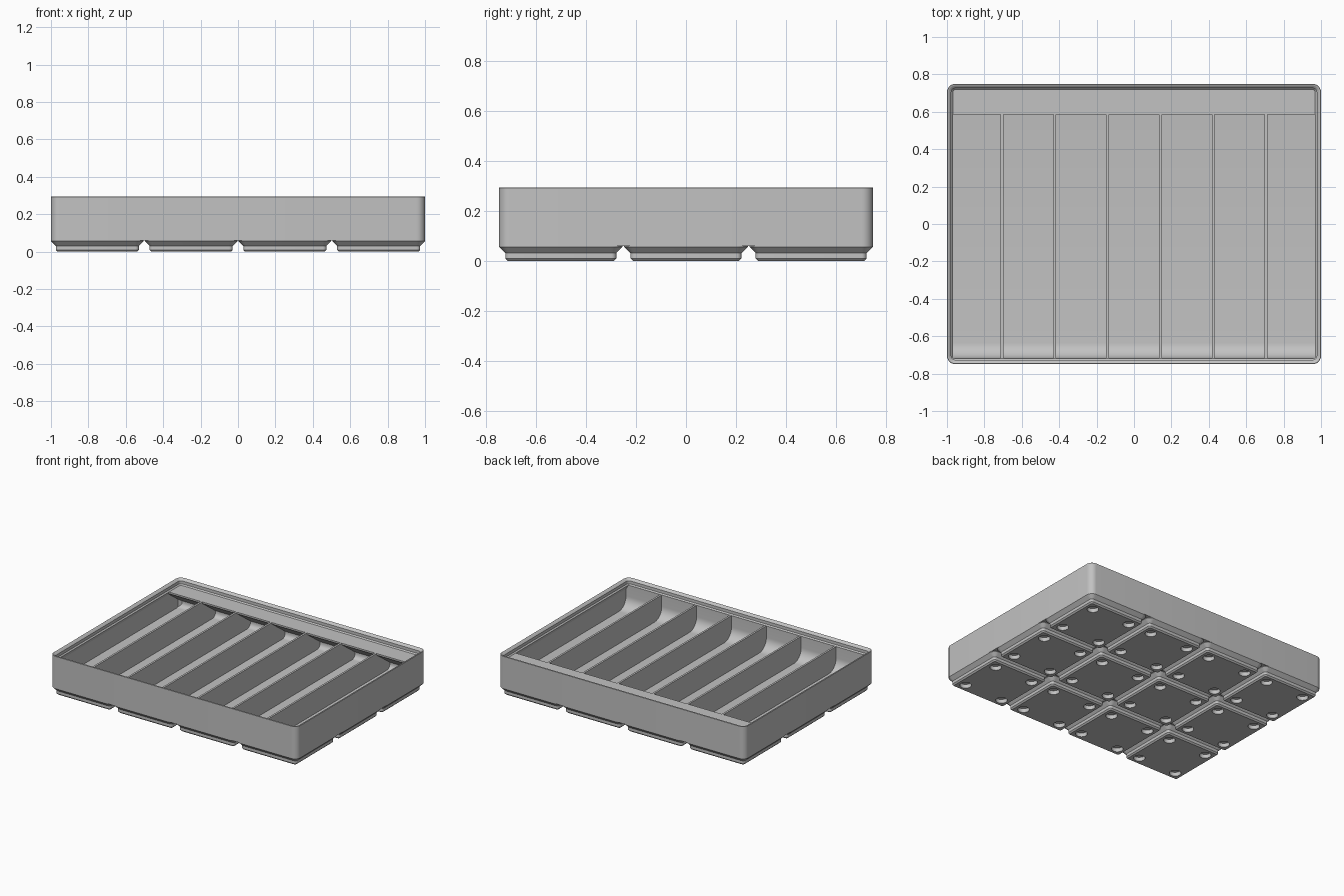
import bpy, bmesh
from math import sin, cos, pi, radians
from mathutils import Vector

old = bpy.data.objects.get("Cube")
if old:
    bpy.data.objects.remove(old, do_unlink=True)

# Dimensions are in millimetres and scaled when each mesh is made
SCALE = 2 / 167.5
HX, HY = 83.75, 62.75
PITCH, CORNER = 42, 3.75
FLOOR, RIM = 7, 21
WALL, LIP = 0.95, 2.6
COLS, ROWS, SLOTS = 4, 3, 7

grey = bpy.data.materials.new("light_grey")
grey.use_nodes = True
colour = (0.54, 0.54, 0.54, 1)
grey.diffuse_color = colour
grey.node_tree.nodes["Principled BSDF"].inputs["Base Color"].default_value = colour


def arc(cx, cy, r, start, end, steps):
    """Points on an arc, angles in degrees."""
    angles = [radians(start + (end - start) * i / steps) for i in range(steps + 1)]
    return [(cx + r * cos(a), cy + r * sin(a)) for a in angles]


def rounded_rect(hx, hy, r):
    pts = []
    for k, (sx, sy) in enumerate([(1, 1), (-1, 1), (-1, -1), (1, -1)]):
        pts += arc(sx * (hx - r), sy * (hy - r), r, 90 * k, 90 * k + 90, 8)
    return pts


def loft(bm, hx, hy, profile, cx=0, cy=0):
    """Closed solid through rounded rectangles given as (inset, height)."""
    rings = []
    for inset, z in profile:
        pts = rounded_rect(hx - inset, hy - inset, max(CORNER - inset, 0.3))
        rings.append([bm.verts.new((cx + x, cy + y, z)) for x, y in pts])
    n = len(rings[0])
    for low, high in zip(rings, rings[1:]):
        for i in range(n):
            j = (i + 1) % n
            bm.faces.new((low[i], low[j], high[j], high[i]))
    bm.faces.new(rings[0][::-1])
    bm.faces.new(rings[-1])


def prism(bm, base, offset):
    """Extrude a flat loop of points."""
    a = [bm.verts.new(p) for p in base]
    b = [bm.verts.new(Vector(p) + Vector(offset)) for p in base]
    n = len(a)
    bm.faces.new(a[::-1])
    bm.faces.new(b)
    for i in range(n):
        j = (i + 1) % n
        bm.faces.new((a[i], a[j], b[j], b[i]))


def slice_off(bm, point, normal):
    """Cut the mesh with a plane and close the cut."""
    geom = bm.verts[:] + bm.edges[:] + bm.faces[:]
    bmesh.ops.bisect_plane(bm, geom=geom, dist=1e-5, plane_co=point,
                           plane_no=normal, clear_outer=True)
    bmesh.ops.holes_fill(bm, edges=[e for e in bm.edges if e.is_boundary], sides=0)


def make_object(name, bm):
    bmesh.ops.recalc_face_normals(bm, faces=bm.faces[:])
    bmesh.ops.scale(bm, vec=(SCALE,) * 3, verts=bm.verts[:])
    mesh = bpy.data.meshes.new(name)
    bm.to_mesh(mesh)
    bm.free()
    mesh.materials.append(grey)
    obj = bpy.data.objects.new(name, mesh)
    bpy.context.collection.objects.link(obj)
    return obj


def carve(obj, cutter):
    """Subtract the cutter, then shade smooth with sharp edges kept."""
    mod = obj.modifiers.new("carve", "BOOLEAN")
    mod.operation, mod.solver, mod.object = "DIFFERENCE", "EXACT", cutter
    bpy.ops.object.select_all(action="DESELECT")
    obj.select_set(True)
    bpy.context.view_layer.objects.active = obj
    bpy.ops.object.modifier_apply(modifier=mod.name)
    bpy.data.objects.remove(cutter, do_unlink=True)
    bpy.ops.object.shade_smooth_by_angle(angle=radians(30))


# Tray body with the stepped stacking lip
bm = bmesh.new()
loft(bm, HX, HY, [(0, 5), (0, 24.55), (0.2, 24.7), (0.5, 24.7), (0.85, 24.55),
                  (1.9, 23.5), (1.9, 21.7), (LIP, RIM)])
tray = make_object("tray_body", bm)

# Compartment section: scooped front, filleted back, sloped underside of the label shelf
front, back = -HY + LIP + 0.04, HY - WALL
shelf_depth, shelf_drop, scoop, fillet = 12.82, 9.3, 7, 2.8
section = [(front, RIM + 0.5)]
section += arc(front + scoop, FLOOR + scoop, scoop, 180, 270, 12)
section += arc(back - fillet, FLOOR + fillet, fillet, 270, 360, 6)
section += [(back, RIM - 1 - shelf_drop), (back - shelf_depth, RIM - 1),
            (back - shelf_depth, RIM + 0.5)]

inner = HX - WALL
slot = 2 * inner / SLOTS
divider = 1.2
all_slots = bmesh.new()
for i in range(SLOTS):
    x0 = -inner + i * slot + (divider / 2 if i > 0 else 0)
    x1 = -inner + (i + 1) * slot - (divider / 2 if i < SLOTS - 1 else 0)
    bm = bmesh.new()
    prism(bm, [(x0, y, z) for y, z in section], (x1 - x0, 0, 0))
    side = {0: -1, SLOTS - 1: 1}.get(i)
    if side:
        # Overhang below the lip and the rounded outer corner
        rise = RIM - 0.01 - 18.15
        slice_off(bm, (side * inner, 0, 18.15), (side * rise, 0, LIP - WALL))
        reach = fillet * cos(pi / 4)
        slice_off(bm, (side * (HX - CORNER + reach), HY - CORNER + reach, 0),
                  (side, 1, 0))
    bmesh.ops.recalc_face_normals(bm, faces=bm.faces[:])
    part = bpy.data.meshes.new("slot_part")
    bm.to_mesh(part)
    bm.free()
    all_slots.from_mesh(part)
    bpy.data.meshes.remove(part)
carve(tray, make_object("compartment_cutter", all_slots))

# Grid of stepped feet with four magnet holes each
feet_bm, hole_bm = bmesh.new(), bmesh.new()
half = 20.75
for c in range(COLS):
    for r in range(ROWS):
        cx = (c - (COLS - 1) / 2) * PITCH
        cy = (r - (ROWS - 1) / 2) * PITCH
        loft(feet_bm, half, half,
             [(2.95, 0), (2.15, 0.8), (2.15, 2.6), (0, 4.75), (0, 5)], cx, cy)
        for sx in (-13, 13):
            for sy in (-13, 13):
                ring = arc(cx + sx, cy + sy, 3.25, 0, 360, 24)[:-1]
                prism(hole_bm, [(x, y, -1) for x, y in ring], (0, 0, 3.4))
feet = make_object("base_feet", feet_bm)
carve(feet, make_object("magnet_hole_cutter", hole_bm))
